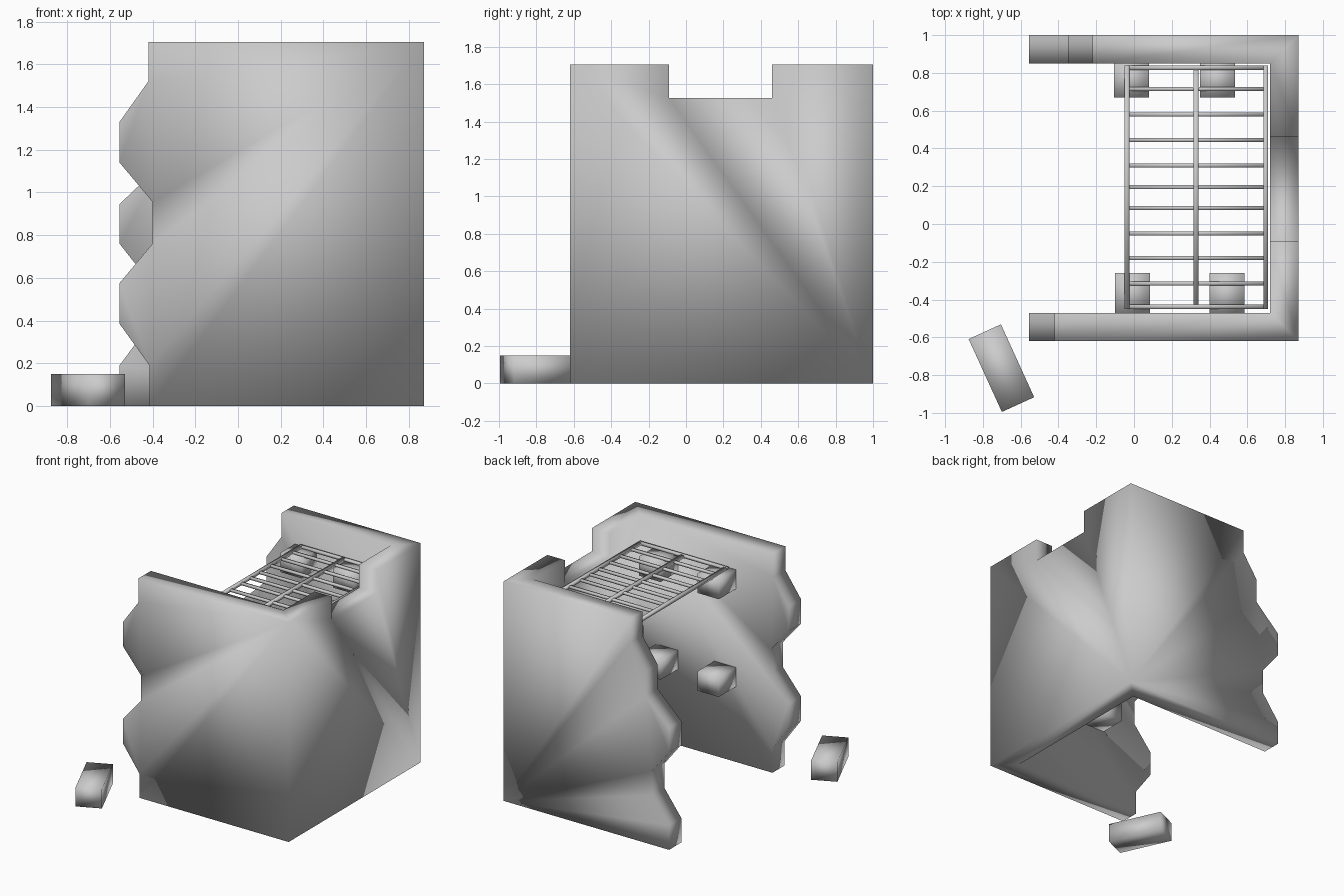
import bpy
import bmesh
import math
from mathutils import Matrix, Vector

cube = bpy.data.objects.get("Cube")
if cube:
    bpy.data.objects.remove(cube, do_unlink=True)

# One plain grey for everything
grey = bpy.data.materials.new("plain_grey")
grey.use_nodes = True
grey.diffuse_color = (0.6, 0.6, 0.6, 1)
grey.node_tree.nodes["Principled BSDF"].inputs["Base Color"].default_value = (0.6, 0.6, 0.6, 1)


def finish(name, bm):
    """Turn a bmesh into a smooth-shaded grey object."""
    bmesh.ops.recalc_face_normals(bm, faces=bm.faces)
    for face in bm.faces:
        face.smooth = True
    mesh = bpy.data.meshes.new(name)
    bm.to_mesh(mesh)
    bm.free()
    mesh.materials.append(grey)
    obj = bpy.data.objects.new(name, mesh)
    bpy.context.collection.objects.link(obj)
    return obj


def add_box(bm, x0, x1, y0, y1, z0, z1):
    """Add an axis-aligned box given by its limits."""
    matrix = (Matrix.Translation(((x0 + x1) / 2, (y0 + y1) / 2, (z0 + z1) / 2))
              @ Matrix.Diagonal((x1 - x0, y1 - y0, z1 - z0, 1)))
    bmesh.ops.create_cube(bm, size=1, matrix=matrix)


# Three-sided wall: outer and inner skins joined by a rim
FRONT, BACK, SIDE = -0.62, 1.0, 0.87
THICK, TOP = 0.15, 1.705
front_edge = [(-0.415, 0), (-0.415, 0.19), (-0.555, 0.385), (-0.555, 0.575),
              (-0.4, 0.76), (-0.4, 0.955), (-0.555, 1.14), (-0.555, 1.33),
              (-0.42, 1.52), (-0.42, TOP)]
back_edge = [(-0.22, TOP), (-0.22, 1.52), (-0.35, 1.33), (-0.35, 1.14),
             (-0.555, 0.945), (-0.555, 0.76), (-0.41, 0.575), (-0.41, 0.385),
             (-0.555, 0.19), (-0.555, 0)]
notch = [(-0.09, TOP), (-0.09, 1.525), (0.46, 1.525), (0.46, TOP)]

rim = [(SIDE, FRONT, 0)]
rim += [(x, FRONT, z) for x, z in front_edge]
front_top = len(rim)
rim.append((SIDE, FRONT, TOP))
rim += [(SIDE, y, z) for y, z in notch]
back_top = len(rim)
rim.append((SIDE, BACK, TOP))
rim += [(x, BACK, z) for x, z in back_edge]
back_bottom = len(rim)
rim.append((SIDE, BACK, 0))


def inner(p):
    x, y, z = p
    x = x - THICK if x == SIDE else x
    y = y + THICK if y == FRONT else y - THICK if y == BACK else y
    return x, y, z


bm = bmesh.new()
skins = [[bm.verts.new(p) for p in rim], [bm.verts.new(inner(p)) for p in rim]]
for skin in skins:
    bm.faces.new(skin[:front_top + 1])
    bm.faces.new([skin[0]] + skin[front_top:back_top + 1] + [skin[back_bottom]])
    bm.faces.new(skin[back_top:])
outer_skin, inner_skin = skins
for i in range(len(rim)):
    bm.faces.new((outer_skin[i - 1], outer_skin[i], inner_skin[i], inner_skin[i - 1]))
# Rim faces of the corner are joined at the mitre
finish("three_sided_wall", bm)

# Bricks sticking out of the walls, on two levels
for level, z in (("lower", 0.585), ("upper", 1.345)):
    for side, y0, y1, starts in (("front", -0.48, -0.26, (-0.1, 0.4)),
                                 ("back", 0.67, 0.86, (-0.105, 0.35))):
        for place, x in zip(("outer", "inner"), starts):
            bm = bmesh.new()
            add_box(bm, x, x + 0.185, y0, y1, z, z + 0.15)
            finish(f"{level}_{side}_{place}_support_brick", bm)

# Grill rack: frame, middle bar and cross bars
X0, X1, Y0, Y1, Z0, Z1 = -0.05, 0.71, -0.45, 0.84, 1.49, 1.512
bm = bmesh.new()
for x in (X0, X1 - 0.025):
    add_box(bm, x, x + 0.025, Y0, Y1, Z0, Z1)
for y in (Y0, Y1 - 0.025):
    add_box(bm, X0, X1, y, y + 0.025, Z0, Z1)
add_box(bm, 0.315, 0.342, Y0, Y1, Z0, Z1)
for y in (-0.315, -0.18, -0.05, 0.085, 0.195, 0.31, 0.445, 0.58, 0.715):
    add_box(bm, X0, X1, y - 0.011, y + 0.011, Z0 + 0.002, Z1 - 0.002)
finish("grill_rack", bm)

# Loose brick lying on the ground
bm = bmesh.new()
add_box(bm, -0.094, 0.094, -0.212, 0.212, 0, 0.15)
brick = finish("loose_brick", bm)
brick.location = Vector((-0.702, -0.763, 0))
brick.rotation_euler.z = math.radians(24.5)
